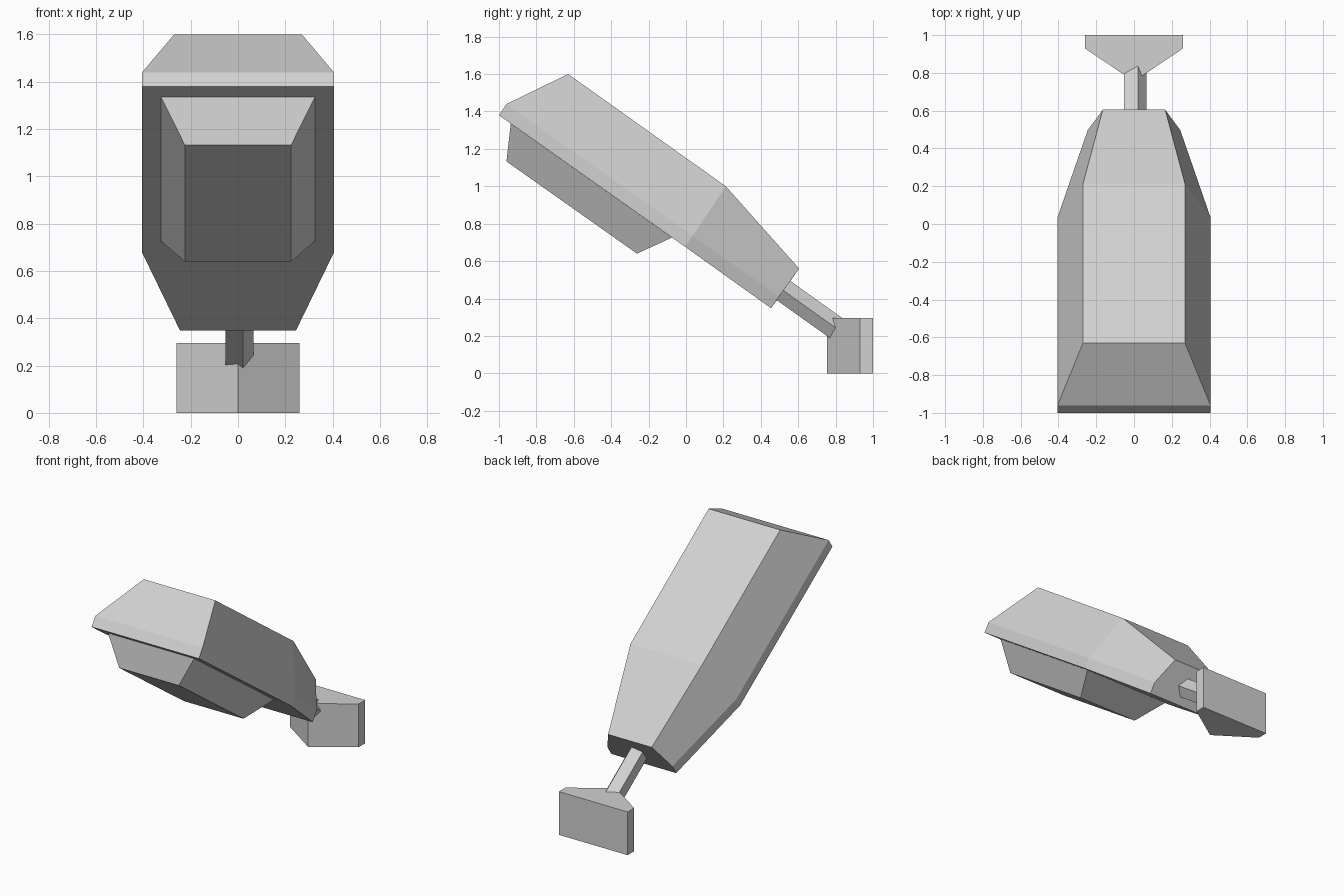
import bpy, bmesh
from mathutils import Vector

cube = bpy.data.objects.get("Cube")
if cube:
    bpy.data.objects.remove(cube)

GREY = (0.64, 0.64, 0.64, 1)
grey = bpy.data.materials.new("light_grey")
grey.use_nodes = True
grey.diffuse_color = GREY
grey.node_tree.nodes["Principled BSDF"].inputs["Base Color"].default_value = GREY


def mirrored(half):
    """Close a half outline of (x, y, z) points across x = 0."""
    return half + [(-x, y, z) for x, y, z in reversed(half)]


def loft(name, rings, start_caps, end_caps):
    """Join rings of points with quads; caps list the ring indices of each end face."""
    bm = bmesh.new()
    loops = [[bm.verts.new(p) for p in ring] for ring in rings]
    n = len(loops[0])
    for a, b in zip(loops, loops[1:]):
        for i in range(n):
            j = (i + 1) % n
            bm.faces.new((a[i], a[j], b[j], b[i]))
    for loop, caps in ((loops[0], start_caps), (loops[-1], end_caps)):
        for cap in caps:
            bm.faces.new([loop[i] for i in cap])
    bmesh.ops.recalc_face_normals(bm, faces=bm.faces)
    mesh = bpy.data.meshes.new(name)
    bm.to_mesh(mesh)
    bm.free()
    mesh.materials.append(grey)
    obj = bpy.data.objects.new(name, mesh)
    bpy.context.collection.objects.link(obj)
    return obj


# Tilted housing: front, bend and rear sections, each with bottom, rim and top
front = mirrored([(0.405, -1.0, 1.38), (0.405, -0.96, 1.44), (0.27, -0.63, 1.6)])
bend = mirrored([(0.405, -0.005, 0.677), (0.405, 0.035, 0.735), (0.27, 0.213, 1.0)])
rear = mirrored([(0.245, 0.455, 0.348), (0.245, 0.497, 0.41), (0.165, 0.605, 0.56)])
loft("lamp_housing", [front, bend, rear],
     [(0, 1, 4, 5), (1, 2, 3, 4)], [range(6)])

# Tapered lens under the housing
lens_base = mirrored([(0.325, -0.937, 1.335), (0.325, -0.075, 0.726)])
lens_tip = mirrored([(0.225, -0.96, 1.133), (0.225, -0.262, 0.64)])
loft("lamp_lens", [lens_base, lens_tip], [], [range(4)])

# Five-sided arm between housing and mount
start, end = Vector((0, 0.48, 0.472)), Vector((0, 0.88, 0.187))
bpy.ops.mesh.primitive_cylinder_add(
    vertices=5, radius=0.066, depth=(end - start).length, location=(start + end) / 2)
arm = bpy.context.object
arm.name = "arm"
arm.data.materials.append(grey)
# Put one ridge on +x, then lean the prism along the arm direction
axis = (end - start).normalized()
side = Vector((1, 0, 0))
up = axis.cross(side)
for v in arm.data.vertices:
    x, y, z = v.co
    v.co = side * y + up * -x + axis * z

# Wedge-fronted wall mount
outline = [(0, 0.755), (0.26, 0.93), (0.26, 1.0), (-0.26, 1.0), (-0.26, 0.93)]
loft("wall_mount", [[(x, y, z) for x, y in outline] for z in (0, 0.295)],
     [range(5)], [range(5)])
